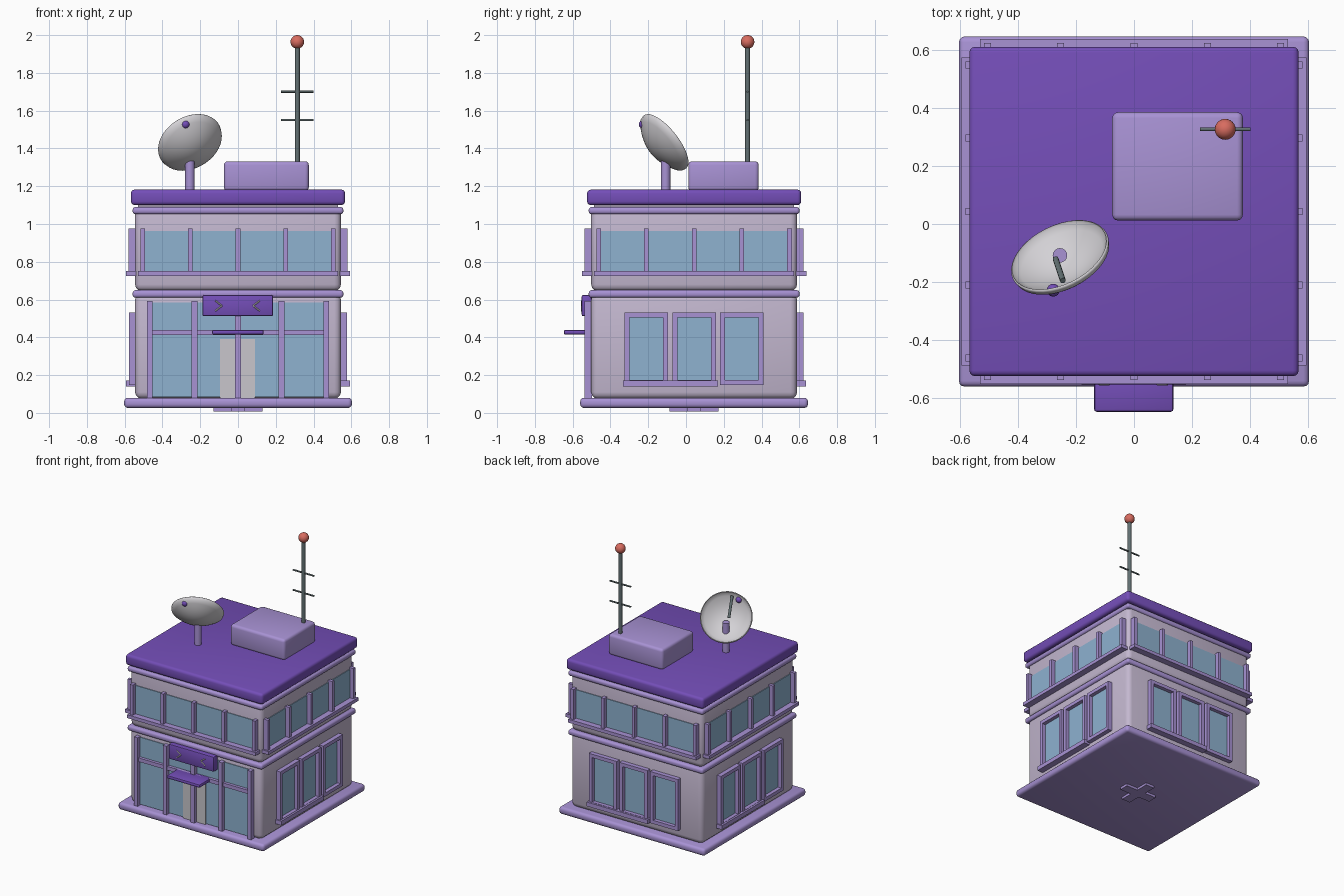
import bpy, bmesh, math
from mathutils import Vector, Matrix

if "Cube" in bpy.data.objects:
    bpy.data.objects.remove(bpy.data.objects["Cube"])

CY = 0.043      # building centre in y
WALL = 0.545    # half width of the walls


def srgb(r, g, b):
    return tuple((c / 255 / 12.92) if c < 11 else ((c / 255 + 0.055) / 1.055) ** 2.4
                 for c in (r, g, b)) + (1.0,)


def material(name, rgb):
    m = bpy.data.materials.new(name)
    m.diffuse_color = srgb(*rgb)
    m.use_nodes = True
    m.node_tree.nodes["Principled BSDF"].inputs["Base Color"].default_value = m.diffuse_color
    return m


PURPLE = material("deep purple", (116, 78, 184))
LILAC = material("lilac", (168, 146, 212))
PLASTER = material("pale plaster", (196, 184, 208))
GLASS = material("blue glass", (142, 178, 208))
DOOR = material("door grey", (200, 198, 204))
WHITE = material("dish white", (212, 210, 214))
METAL = material("dark metal", (98, 112, 114))
RED = material("coral red", (216, 108, 96))


def finish(name, bm, mat, smooth=True):
    bmesh.ops.recalc_face_normals(bm, faces=bm.faces)
    me = bpy.data.meshes.new(name)
    bm.to_mesh(me)
    bm.free()
    me.materials.append(mat)
    ob = bpy.data.objects.new(name, me)
    bpy.context.collection.objects.link(ob)
    if smooth:
        bpy.ops.object.select_all(action='DESELECT')
        ob.select_set(True)
        bpy.context.view_layer.objects.active = ob
        bpy.ops.object.shade_smooth_by_angle(angle=math.radians(40))
    return ob


def add_box(bm, x0, x1, y0, y1, z0, z1):
    mat = (Matrix.Translation(((x0 + x1) / 2, (y0 + y1) / 2, (z0 + z1) / 2))
           @ Matrix.Diagonal((x1 - x0, y1 - y0, z1 - z0, 1)))
    bmesh.ops.create_cube(bm, size=1, matrix=mat)


def block(name, mat, x0, x1, y0, y1, z0, z1, bevel=0.0, segs=3):
    bm = bmesh.new()
    add_box(bm, x0, x1, y0, y1, z0, z1)
    if bevel:
        bmesh.ops.bevel(bm, geom=bm.edges[:], offset=bevel, segments=segs,
                        profile=0.5, affect='EDGES')
    return finish(name, bm, mat)


def slab(name, mat, half, z0, z1, bevel):
    return block(name, mat, -half, half, CY - half, CY + half, z0, z1, bevel)


def side_parts(name, mat, side, boxes):
    """Boxes given as (u0, u1, in, out, z0, z1) on a facade; side 0 is the front."""
    bm = bmesh.new()
    for u0, u1, d0, d1, z0, z1 in boxes:
        add_box(bm, u0, u1, -d1, -d0, z0, z1)
    bm.transform(Matrix.Translation((0, CY, 0)) @ Matrix.Rotation(side * math.pi / 2, 4, 'Z'))
    return finish(name, bm, mat, False)


def rod(name, mat, a, b, r, sides=16):
    a, b = Vector(a), Vector(b)
    bm = bmesh.new()
    bmesh.ops.create_cone(bm, cap_ends=True, segments=sides, radius1=r, radius2=r,
                          depth=(b - a).length)
    bm.transform(Matrix.Translation((a + b) / 2)
                 @ (b - a).to_track_quat('Z', 'Y').to_matrix().to_4x4())
    return finish(name, bm, mat)


def ball(name, mat, c, r):
    bm = bmesh.new()
    bmesh.ops.create_uvsphere(bm, u_segments=24, v_segments=14, radius=r,
                              matrix=Matrix.Translation(c))
    return finish(name, bm, mat)


# Main masses, stacked from the ground up
slab("base_slab", LILAC, 0.603, 0.026, 0.08, 0.02)
slab("lower_walls", PLASTER, WALL, 0.075, 0.635, 0.035)
slab("middle_belt", LILAC, 0.558, 0.61, 0.65, 0.015)
slab("upper_walls", PLASTER, WALL, 0.645, 1.09, 0.035)
slab("cornice", LILAC, 0.558, 1.052, 1.09, 0.015)
slab("roof_core", PLASTER, 0.53, 1.08, 1.12, 0)
slab("roof", PURPLE, 0.567, 1.1, 1.182, 0.02)
block("roof_box", LILAC, -0.075, 0.375, 0.012, 0.385, 1.175, 1.332, 0.02)

# Cross shaped foot under the base
side_parts("foot_cross", LILAC, 0, [(-0.13, 0.13, -0.035, 0.035, 0.008, 0.03),
                                    (-0.035, 0.035, -0.13, 0.13, 0.008, 0.03)])

# Upper window band on all four sides, lower windows on three
for s, label in enumerate(("front", "right", "back", "left")):
    side_parts(label + "_upper_glass", GLASS, s, [(-0.508, 0.508, 0.54, 0.55, 0.74, 0.962)])
    side_parts(label + "_upper_mullions", LILAC, s,
               [(u - 0.012, u + 0.012, 0.54, 0.58, 0.74, 0.975)
                for u in (-0.505, -0.253, 0, 0.253, 0.505)])
    side_parts(label + "_upper_sill", LILAC, s, [(-0.53, 0.53, 0.54, 0.594, 0.725, 0.75)])
    if s == 0:
        continue
    glass, frames = [], []
    for c in (-0.253, 0.0, 0.253):
        a, b = c - 0.115, c + 0.115
        glass.append((a + 0.02, b - 0.02, 0.54, 0.55, 0.16, 0.515))
        frames += [(a, a + 0.026, 0.54, 0.578, 0.147, 0.532),
                   (b - 0.026, b, 0.54, 0.578, 0.147, 0.532),
                   (a + 0.026, b - 0.026, 0.54, 0.578, 0.506, 0.532),
                   (a + 0.026, b - 0.026, 0.54, 0.578, 0.147, 0.173)]
    side_parts(label + "_lower_glass", GLASS, s, glass)
    side_parts(label + "_lower_frames", LILAC, s, frames)
    side_parts(label + "_lower_sill", LILAC, s, [(-0.377, 0.127, 0.54, 0.592, 0.14, 0.171)])

# Shop front: glass, doors, posts and rail
side_parts("shop_glass", GLASS, 0, [(-0.465, 0.465, 0.54, 0.55, 0.085, 0.585)])
side_parts("doors", DOOR, 0, [(-0.095, 0.09, 0.545, 0.556, 0.08, 0.39)])
side_parts("shop_posts", LILAC, 0, [(u - 0.015, u + 0.015, 0.54, 0.58, 0.078, 0.592)
                                    for u in (-0.468, -0.23, 0, 0.23, 0.468)])
side_parts("shop_rail", LILAC, 0, [(-0.455, 0.455, 0.54, 0.572, 0.412, 0.44)])
block("canopy", PURPLE, -0.138, 0.136, -0.647, -0.5, 0.414, 0.44, 0.01, 2)
block("sign_board", PURPLE, -0.188, 0.186, -0.552, -0.5, 0.512, 0.624, 0.008, 2)

# Chevron decoration on the sign
for n, (tip, back) in enumerate(((-0.085, -0.12), (0.08, 0.115))):
    for z in (0.54, 0.594):
        rod("sign_chevron", WHITE, (tip, -0.552, 0.567), (back, -0.552, z), 0.004, 6)

# Antenna mast
AX, AY = 0.314, 0.326
rod("antenna_mast", METAL, (AX, AY, 1.32), (AX, AY, 1.95), 0.013)
for z in (1.55, 1.70):
    rod("antenna_bar", METAL, (AX - 0.087, AY, z), (AX + 0.087, AY, z), 0.006, 10)
ball("antenna_light", RED, (AX, AY, 1.964), 0.036)

# Satellite dish: a thick bowl spun around its axis
R, DEPTH, T = 0.172, 0.07, 0.008
axis = Vector((-0.36, 0.73, 0.58)).normalized()
inner = [(R * i / 8, DEPTH * ((i / 8) ** 2 - 1)) for i in range(9)]
rim = [(R + T * math.sin(a), T * math.cos(a)) for a in (0.3, 0.9, 1.57, 2.2)]
outer = [(r * 1.02, z - 2 * T) for r, z in reversed(inner)]
bm = bmesh.new()
verts = [bm.verts.new((r, 0, z)) for r, z in inner + rim + outer]
edges = [bm.edges.new(p) for p in zip(verts, verts[1:])]
bmesh.ops.spin(bm, geom=verts + edges, cent=(0, 0, 0), axis=(0, 0, 1),
               angle=2 * math.pi, steps=40, use_duplicate=False)
bmesh.ops.remove_doubles(bm, verts=bm.verts, dist=0.0005)
bm.transform(Matrix.Translation((-0.255, -0.112, 1.434))
             @ axis.to_track_quat('Z', 'Y').to_matrix().to_4x4())
finish("dish", bm, WHITE)
rod("dish_post", LILAC, (-0.255, -0.108, 1.17), (-0.255, -0.108, 1.40), 0.025)
rod("dish_strut", METAL, (-0.27, -0.12, 1.43), (-0.245, -0.195, 1.56), 0.01, 12)
ball("dish_knob", PURPLE, (-0.278, -0.228, 1.527), 0.022)
